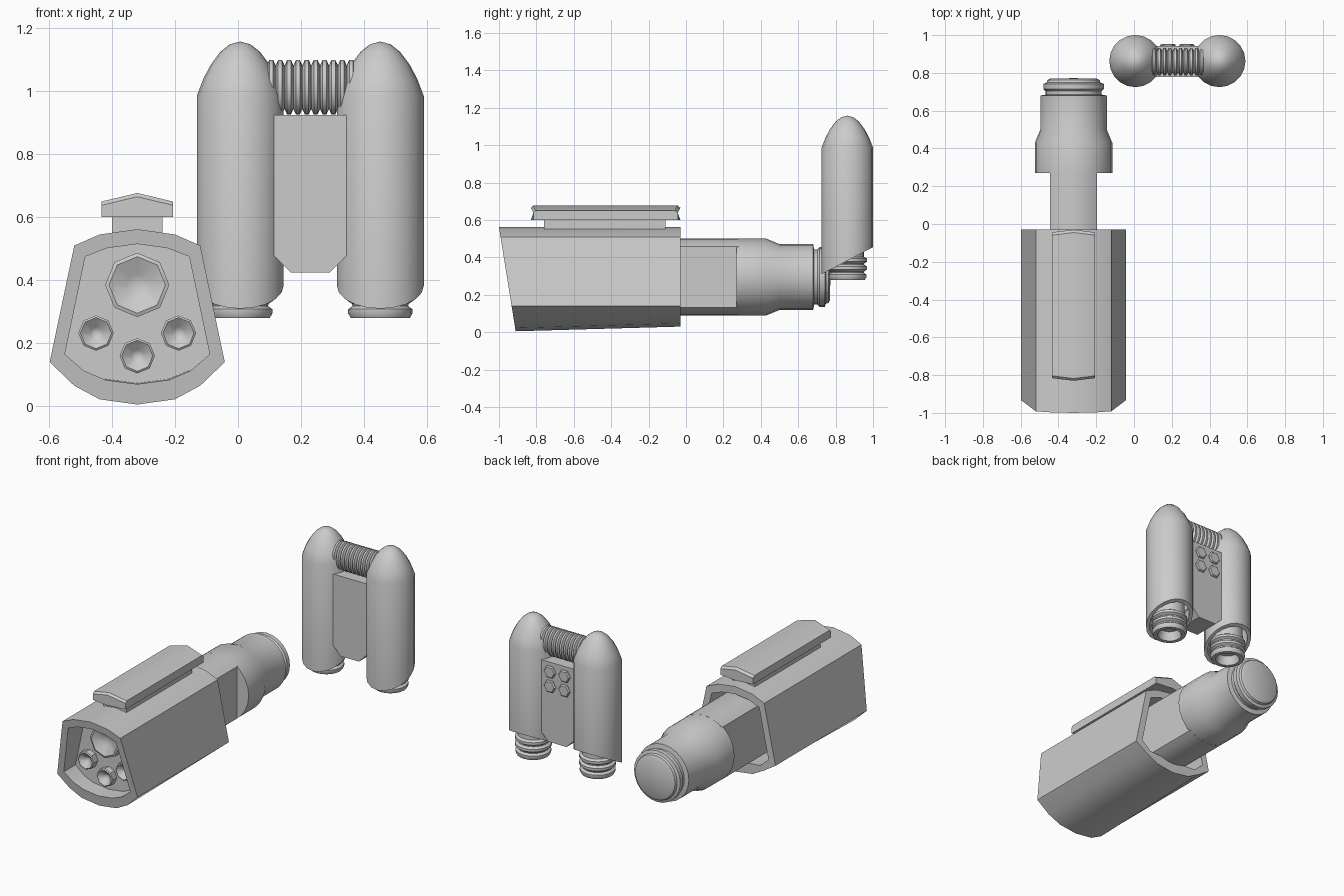
import bpy, bmesh
from math import sin, cos, pi, acos

if "Cube" in bpy.data.objects:
    bpy.data.objects.remove(bpy.data.objects["Cube"])


def finish(name, bm, angle=32):
    """Clean up a bmesh and turn it into an angle-smoothed object."""
    bmesh.ops.remove_doubles(bm, verts=bm.verts, dist=1e-5)
    bmesh.ops.recalc_face_normals(bm, faces=bm.faces)
    me = bpy.data.meshes.new(name)
    bm.to_mesh(me)
    bm.free()
    ob = bpy.data.objects.new(name, me)
    bpy.context.collection.objects.link(ob)
    bpy.ops.object.select_all(action='DESELECT')
    ob.select_set(True)
    bpy.context.view_layer.objects.active = ob
    bpy.ops.object.shade_smooth_by_angle(angle=angle * pi / 180)
    return ob


def bridge(bm, a, b):
    for i in range(len(a)):
        j = (i + 1) % len(a)
        bm.faces.new((a[i], a[j], b[j], b[i]))


def lathe(name, profile, centre, axis='Z', segs=20, stretch=1.0, shape=None):
    """Spin (radius, height) pairs round an axis; end rings are capped."""
    bm = bmesh.new()
    rings = []
    for r, h in profile:
        ring = []
        for k in range(segs):
            a = 2 * pi * k / segs
            u, v = max(r, 1e-7) * cos(a), max(r, 1e-7) * sin(a) * stretch
            p = {'Z': (u, v, h), 'Y': (u, h, v), 'X': (h, u, v)}[axis]
            p = [p[i] + centre[i] for i in range(3)]
            ring.append(bm.verts.new(shape(p) if shape else p))
        rings.append(ring)
    for a, b in zip(rings, rings[1:]):
        bridge(bm, a, b)
    for ring, (r, h) in ((rings[0], profile[0]), (rings[-1], profile[-1])):
        if r > 0:
            bm.faces.new(ring)
    return finish(name, bm)


def prism(name, pts, y0, y1):
    """Extrude an (x, z) outline along y."""
    bm = bmesh.new()
    a = [bm.verts.new((x, y0, z)) for x, z in pts]
    b = [bm.verts.new((x, y1, z)) for x, z in pts]
    bridge(bm, a, b)
    bm.faces.new(a)
    bm.faces.new(b)
    return finish(name, bm)


def mirrored(half, cx):
    """Half outline, bottom centre to top centre, completed by symmetry."""
    return [(cx + x, z) for x, z in half] + [(cx - x, z) for x, z in half[-2:0:-1]]


CX = -0.32

# Housing shell: open tube with a slanted front
outer = mirrored([(0, .005), (.12, .022), (.2, .065), (.278, .14),
                  (.2, .51), (.12, .545), (0, .562)], CX)
inner = mirrored([(0, .07), (.1, .083), (.17, .113), (.23, .165),
                  (.165, .475), (.095, .502), (0, .515)], CX)
bm = bmesh.new()


def housing_ring(pts, rear):
    return [bm.verts.new((x, -.03, z + (.025 if z < .1 else 0)) if rear
                         else (x, -.91 - .16 * z, z)) for x, z in pts]


of, inf = housing_ring(outer, False), housing_ring(inner, False)
orr, inr = housing_ring(outer, True), housing_ring(inner, True)
for a, b in ((of, orr), (orr, inr), (inr, inf), (inf, of)):
    bridge(bm, a, b)
finish("housing_shell", bm)

# Recessed lamp plate and dished lamps
prism("lamp_plate", [(CX + (x - CX) * 1.02, z) for x, z in inner], -.82, -.78)
for n, (x, z, r) in enumerate([(0, .385, .102), (-.131, .232, .056),
                               (.131, .232, .056), (0, .16, .056)]):
    lathe(f"lamp_{n}", [(0, -.79), (r, -.79), (r, -.86), (r * .88, -.865), (r * .35, -.84), (0, -.825)],
          (CX + x, 0, z), 'Y', 8)

# Top rail on its stem, with bowed ends
prism("rail_stem", [(CX - .08, .53), (CX + .08, .53), (CX + .08, .61), (CX - .08, .61)], -.76, -.11)
bm = bmesh.new()
rail = mirrored([(0, .6), (.113, .6), (.113, .65), (0, .677)], CX)
rings = []
for y, s, inset in ((-.83, -1, .012), (-.818, -1, 0), (-.045, 1, 0), (-.03, 1, .012)):
    rings.append([bm.verts.new((x, y - s * .014 * (abs(x - CX) / .113) ** 2,
                                z - (inset if z > .61 else 0))) for x, z in rail])
for a, b in zip(rings, rings[1:]):
    bridge(bm, a, b)
bm.faces.new(rings[0])
bm.faces.new(rings[-1])
finish("rail_top", bm)

# Barrel: flat-sided front length, round stepped rear
R, ZC = .205, .295
t0 = acos(.125 / R)
arc = [t0 + (pi - 2 * t0) * i / 8 for i in range(9)]
prism("barrel_flat_section",
      [(CX + R * cos(t), ZC + R * sin(t)) for t in arc + [t + pi for t in arc]], -.79, .28)
lathe("barrel_round_section",
      [(R, .27), (R, .43), (.176, .5), (.176, .68), (.148, .685), (.148, .703), (.16, .715),
       (.16, .742), (.143, .748), (.138, .762), (.122, .77), (0, .772)],
      (CX, 0, ZC), 'Y', 24)

# Twin tanks with pointed tops, slanted hollow skirts and ringed nozzles
PX, PY = .2295, .8625


def slant(p):
    if p[2] < .4:
        p[2] = .31 + (p[1] - .725) * .527
    return p


for side, sx in (("left", -1), ("right", 1)):
    c = (PX + sx * .2225, PY, 0)
    lathe(f"tank_{side}",
          [(0, .55), (.117, .55), (.117, .3), (.138, .3), (.138, .985), (.117, 1.04),
           (.093, 1.085), (.063, 1.125), (.033, 1.149), (0, 1.158)], c, shape=slant)
    nozzle = [(0, .34), (.058, .335), (.07, .28), (.094, .28), (.102, .295), (.102, .308), (.088, .318)]
    for z in (.325, .367):
        nozzle += [(.09, z), (.105, z + .01), (.105, z + .026), (.09, z + .036)]
    lathe(f"nozzle_{side}", nozzle + [(.088, .56)], c)

# Centre panel with bevelled foot and hexagonal studs on its back
prism("centre_panel", mirrored([(0, .425), (.063, .425), (.117, .48), (.117, .925), (0, .925)], PX), .777, .943)
for i in range(4):
    sx, z = (i % 2) * 2 - 1, (.865, .775)[i // 2]
    lathe(f"stud_{i}", [(.041, .93), (.041, .947), (.034, .954)], (PX + sx * .05, 0, z), 'Y', 6)

# Ribbed hose joining the tanks
ribs = []
for i in range(10):
    x = (i - 4.5) * .0282
    ribs += [(.058, x - .0135), (.072, x - .006), (.072, x + .006), (.058, x + .0135)]
lathe("ribbed_hose", ribs, (PX + .003, .859, 1.013), 'X', 20, stretch=1.21)
